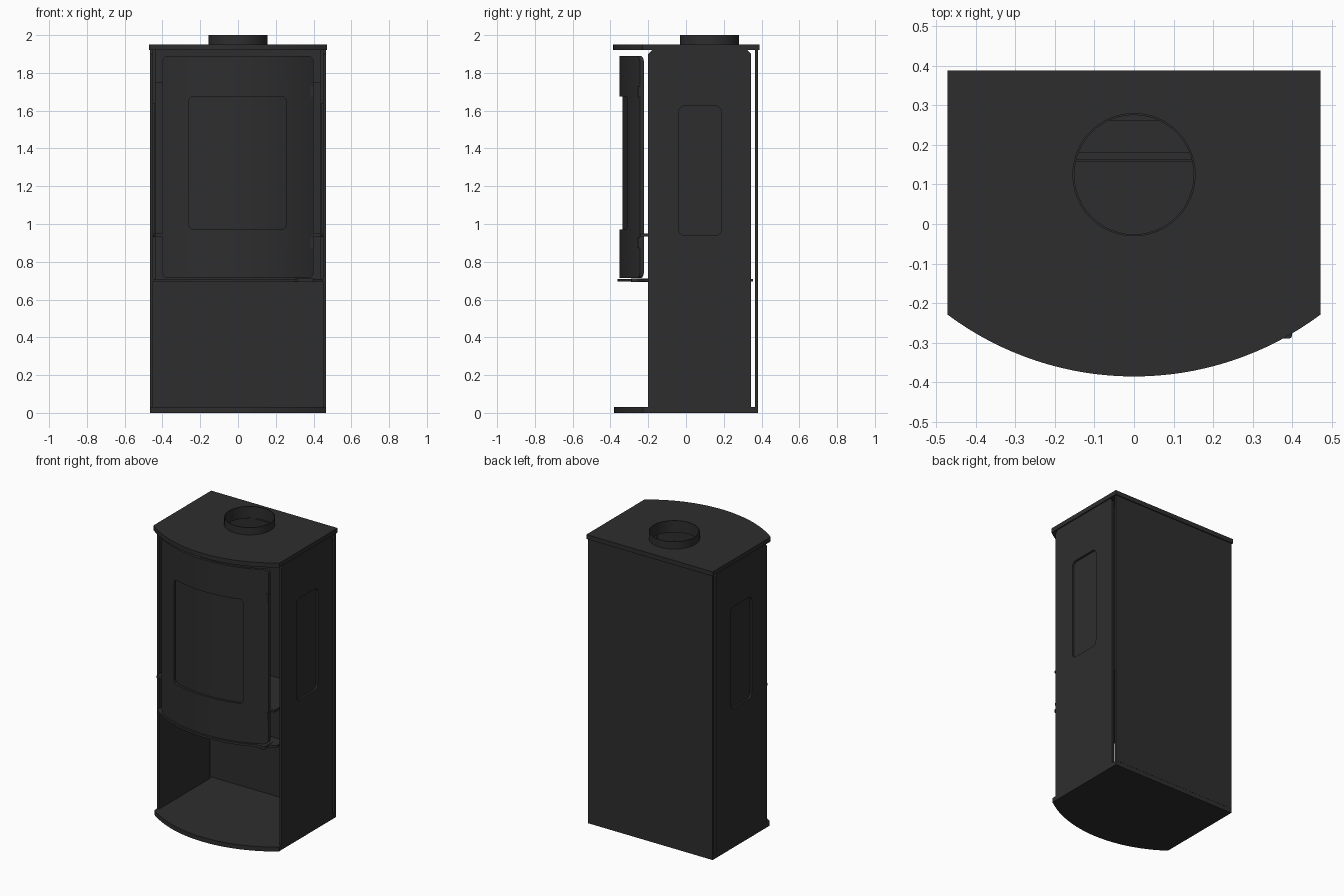
import bpy, bmesh, math
from mathutils import Vector

if "Cube" in bpy.data.objects:
    bpy.data.objects.remove(bpy.data.objects["Cube"])

steel = bpy.data.materials.new("charcoal steel")
steel.diffuse_color = (0.027, 0.027, 0.027, 1)
steel.use_nodes = True
steel.node_tree.nodes["Principled BSDF"].inputs["Base Color"].default_value = steel.diffuse_color

R = 0.79  # radius of the bowed front


def prism(name, pts, lo, hi, axis="z"):
    """Extrude a 2D outline from lo to hi along an axis."""
    put = {"x": lambda p, d: (d, p[0], p[1]),
           "y": lambda p, d: (p[0], d, p[1]),
           "z": lambda p, d: (p[0], p[1], d)}[axis]
    bm = bmesh.new()
    a = [bm.verts.new(put(p, lo)) for p in pts]
    b = [bm.verts.new(put(p, hi)) for p in pts]
    bm.faces.new(a)
    bm.faces.new(b[::-1])
    n = len(pts)
    for i in range(n):
        j = (i + 1) % n
        bm.faces.new((a[j], a[i], b[i], b[j]))
    bmesh.ops.recalc_face_normals(bm, faces=bm.faces)
    mesh = bpy.data.meshes.new(name)
    bm.to_mesh(mesh)
    bm.free()
    mesh.materials.append(steel)
    ob = bpy.data.objects.new(name, mesh)
    bpy.context.collection.objects.link(ob)
    return ob


def box(name, x0, x1, y0, y1, z0, z1):
    return prism(name, [(x0, y0), (x1, y0), (x1, y1), (x0, y1)], z0, z1)


def rounded(u0, u1, v0, v1, r, n=5):
    """Rounded rectangle outline."""
    pts = []
    for k, (cu, cv) in enumerate([(u1 - r, v1 - r), (u0 + r, v1 - r),
                                  (u0 + r, v0 + r), (u1 - r, v0 + r)]):
        for i in range(n + 1):
            t = math.pi / 2 * (k + i / n)
            pts.append((cu + r * math.cos(t), cv + r * math.sin(t)))
    return pts


def arc(half, front, r=R, n=32):
    """Points on the bowed front, left to right; front is y at the middle."""
    t = math.asin(half / r)
    return [(r * math.sin(a), front + r - r * math.cos(a))
            for a in (-t + 2 * t * i / n for i in range(n + 1))]


def activate(ob):
    bpy.ops.object.select_all(action="DESELECT")
    ob.select_set(True)
    bpy.context.view_layer.objects.active = ob


def boolean(ob, cutter, operation):
    activate(ob)
    m = ob.modifiers.new("cut", "BOOLEAN")
    m.operation = operation
    m.solver = "EXACT"
    m.object = cutter
    bpy.ops.object.modifier_apply(modifier=m.name)
    bpy.data.objects.remove(cutter)


def smooth(ob):
    activate(ob)
    bpy.ops.object.shade_smooth_by_angle(angle=math.radians(30))


def bowed_plate(name, half, front, back, z0, z1):
    ob = prism(name, arc(half, front) + [(half, back), (-half, back)], z0, z1)
    smooth(ob)
    return ob


def curved_sheet(name, half, front, thick, z0, z1):
    inner = arc(half, front + thick, R - thick)
    return prism(name, arc(half, front) + inner[::-1], z0, z1)


# Top, base and firebox floor, all with the same bowed front
bowed_plate("top_plate", 0.472, -0.386, 0.388, 1.92, 1.95)
bowed_plate("base_plate", 0.465, -0.38, 0.38, 0, 0.03)
bowed_plate("firebox_floor", 0.449, -0.362, 0.355, 0.695, 0.71)

# Back panel, standing off from the sides
box("back_panel", -0.465, 0.465, 0.366, 0.381, 0.03, 1.92)

# Side panels with rounded windows and glass behind them
for side, s in (("left", -1), ("right", 1)):
    outline = [(-0.2, 0.03), (0.345, 0.03), (0.345, 1.9), (0.325, 1.92), (-0.18, 1.92), (-0.2, 1.9)]
    panel = prism(side + "_panel", outline, s * 0.45, s * 0.465, "x")
    hole = prism("hole", rounded(-0.038, 0.187, 0.94, 1.625, 0.03), s * 0.4, s * 0.5, "x")
    boolean(panel, hole, "DIFFERENCE")
    prism(side + "_glass", rounded(-0.05, 0.2, 0.93, 1.64, 0.03), s * 0.442, s * 0.4515, "x")

# Bowed door with rounded corners and window opening
door = curved_sheet("door", 0.402, -0.353, 0.018, 0.65, 1.95)
boolean(door, prism("trim", rounded(-0.4, 0.4, 0.713, 1.89, 0.03), -0.6, 0.2, "y"), "INTERSECT")
boolean(door, prism("hole", rounded(-0.26, 0.255, 0.972, 1.675, 0.025), -0.6, 0.2, "y"), "DIFFERENCE")
smooth(door)
glass = curved_sheet("door_glass", 0.29, -0.337, 0.008, 0.95, 1.70)
smooth(glass)

# Hinges on the right edge of the door
for i, z in enumerate((0.9, 1.7)):
    box(f"hinge_{i}", 0.378, 0.402, -0.253, -0.232, z - 0.028, z + 0.028)

# Pull tab below the door
prism("pull_tab", rounded(0.3, 0.4, -0.29, -0.2, 0.008), 0.692, 0.712)

# Firebox interior: hearth, lower front, liner and outer rear wall
box("hearth", -0.44, 0.44, -0.24, 0.16, 0.935, 0.95)
box("hearth_support", -0.44, 0.44, -0.14, -0.125, 0.71, 0.935)
box("rear_liner", -0.44, 0.44, 0.162, 0.182, 0.71, 1.75)
box("firebox_rear", -0.44, 0.44, 0.262, 0.277, 0.71, 1.92)

# Open flue collar, with the top plate pierced below it
def ring(r, n=48):
    return [(r * math.cos(2 * math.pi * i / n), 0.125 + r * math.sin(2 * math.pi * i / n))
            for i in range(n)]

boolean(bpy.data.objects["top_plate"], prism("hole", ring(0.1515), 1.8, 2.1), "DIFFERENCE")
collar = prism("flue_collar", ring(0.156), 1.92, 2.0)
boolean(collar, prism("hole", ring(0.151), 1.8, 2.1), "DIFFERENCE")
smooth(collar)
